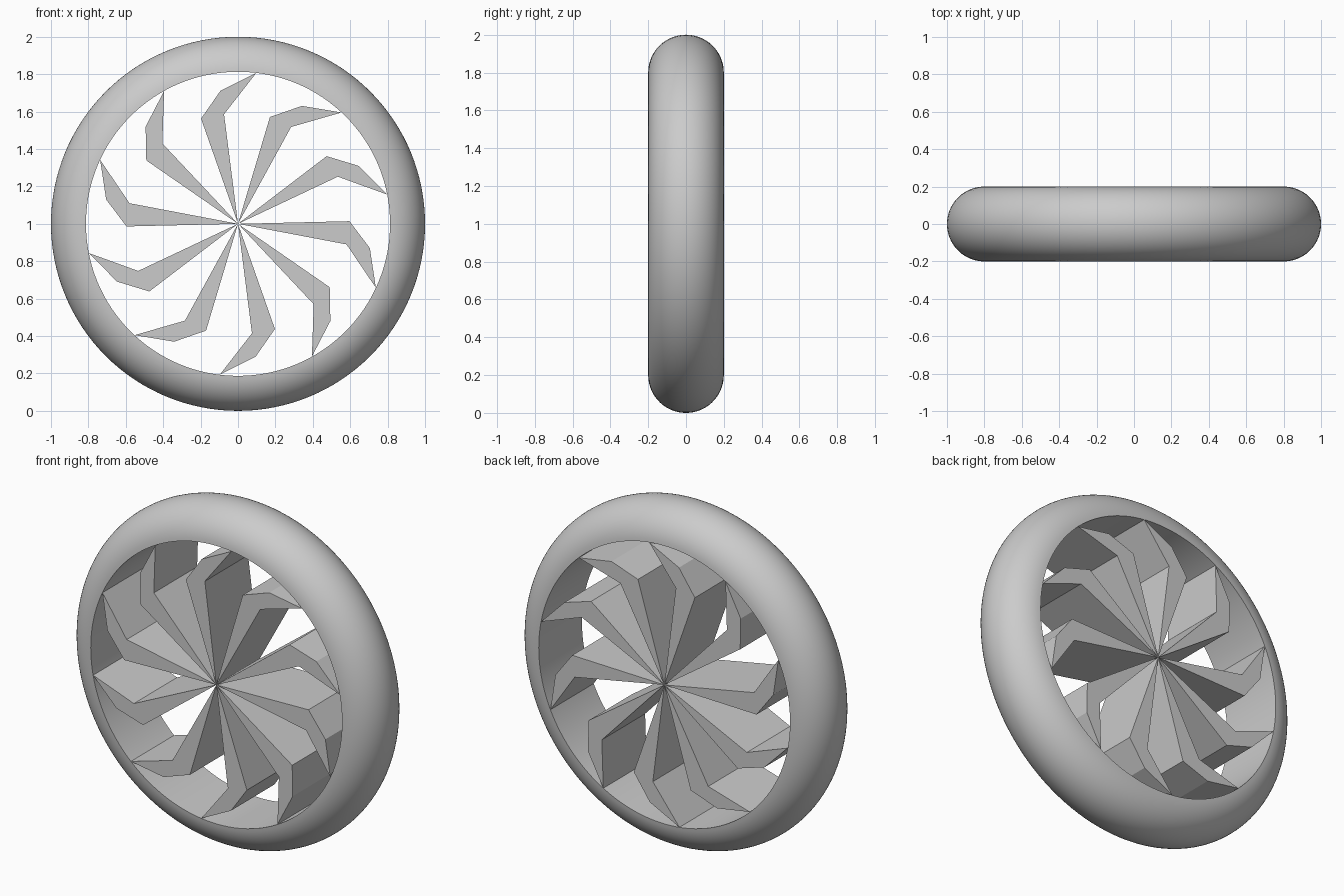
import bpy, bmesh
from math import cos, sin, pi, tau
from mathutils import Matrix, Vector

cube = bpy.data.objects.get("Cube")
if cube:
    bpy.data.objects.remove(cube, do_unlink=True)

CENTRE = Vector((0, 0, 1))
HALF = 0.2        # half the wheel width
BORE = 0.813      # inside radius of the ring
SPOKES = 10

grey = bpy.data.materials.new("mid_grey")
grey.use_nodes = True
colour = (0.6, 0.6, 0.6, 1)
grey.diffuse_color = colour
grey.node_tree.nodes["Principled BSDF"].inputs["Base Color"].default_value = colour


def make_object(name, bm):
    bmesh.ops.recalc_face_normals(bm, faces=bm.faces[:])
    mesh = bpy.data.meshes.new(name)
    bm.to_mesh(mesh)
    bm.free()
    mesh.materials.append(grey)
    obj = bpy.data.objects.new(name, mesh)
    obj.location = CENTRE
    bpy.context.collection.objects.link(obj)
    return obj


# Ring: a half-round profile with a flat bore, spun about the axle
bm = bmesh.new()
steps = 32
start = 0.065
arc = [pi / 2 - start - (pi - 2 * start) * i / steps for i in range(steps + 1)]
profile = [(0.8 + HALF * cos(a), HALF * sin(a)) for a in arc]
verts = [bm.verts.new((r, y, 0)) for r, y in profile]
edges = [bm.edges.new(pair) for pair in zip(verts, verts[1:] + verts[:1])]
bmesh.ops.spin(bm, geom=verts + edges, cent=(0, 0, 0), axis=(0, 1, 0),
               angle=tau, steps=128, use_merge=True)
bmesh.ops.remove_doubles(bm, verts=bm.verts[:], dist=0.0001)
ring = make_object("wheel_ring", bm)
bpy.ops.object.select_all(action="DESELECT")
ring.select_set(True)
bpy.context.view_layer.objects.active = ring
bpy.ops.object.shade_smooth_by_angle(angle=pi / 6)

# Spokes: one bent blade outline (x, z), extruded across the width and repeated
blade = [(0, 0), (0.596, 0.014), (0.705, -0.13), (0.737, -0.342), (0.58, -0.11)]
for i in range(SPOKES):
    bm = bmesh.new()
    face = bm.faces.new([bm.verts.new((x, -HALF, z)) for x, z in blade])
    grown = bmesh.ops.extrude_face_region(bm, geom=[face], use_keep_orig=True)
    back = [g for g in grown["geom"] if isinstance(g, bmesh.types.BMVert)]
    bmesh.ops.translate(bm, verts=back, vec=(0, 2 * HALF, 0))
    bmesh.ops.rotate(bm, verts=bm.verts[:], cent=(0, 0, 0),
                     matrix=Matrix.Rotation(tau * i / SPOKES, 3, "Y"))
    make_object(f"spoke_{i + 1}", bm)
